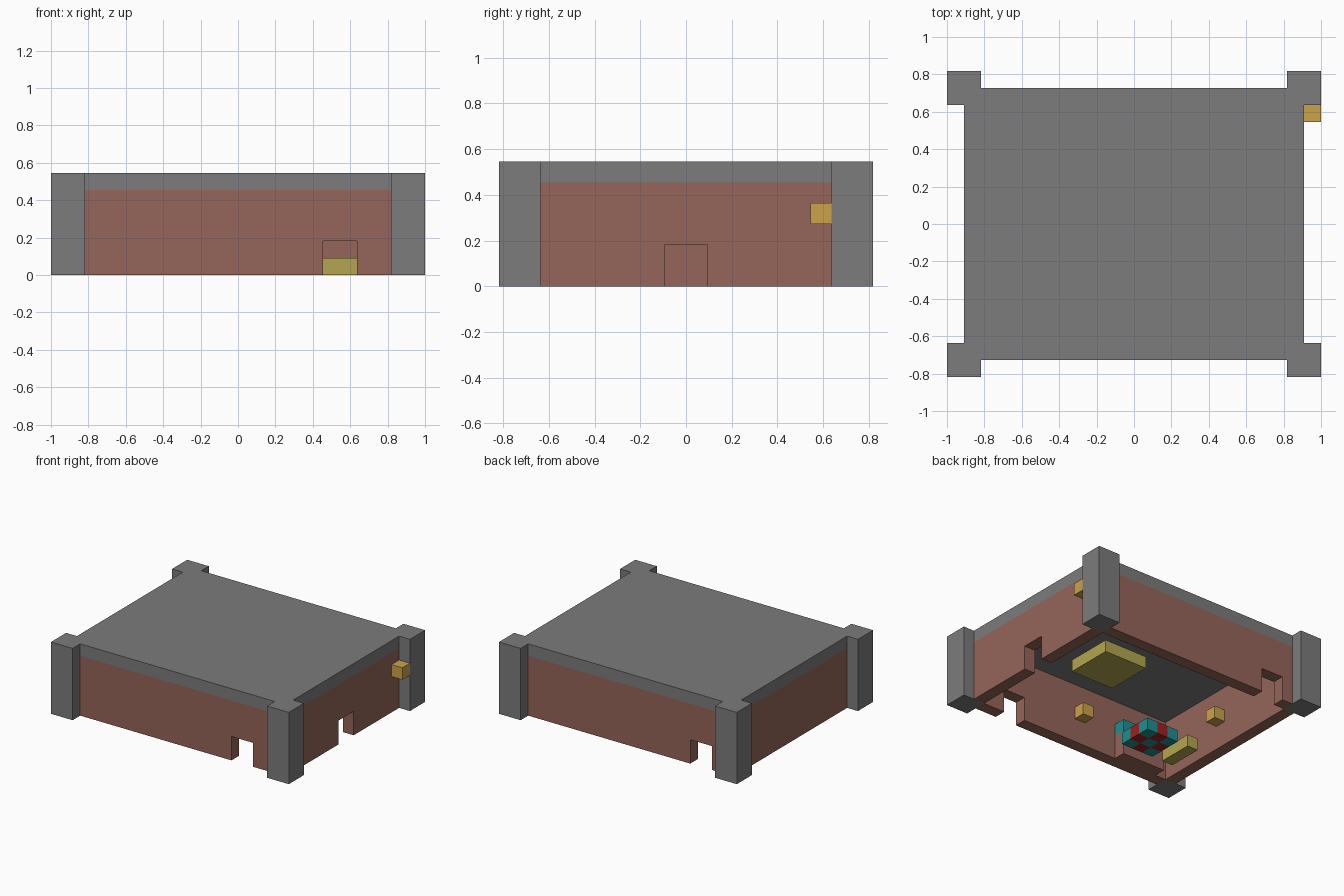
import bpy, bmesh
from mathutils import Vector

if "Cube" in bpy.data.objects:
    bpy.data.objects.remove(bpy.data.objects["Cube"], do_unlink=True)

U = 1 / 11  # one building block


def material(name, rgb):
    m = bpy.data.materials.new(name)
    m.use_nodes = True
    m.diffuse_color = (*rgb, 1)
    m.node_tree.nodes["Principled BSDF"].inputs["Base Color"].default_value = (*rgb, 1)
    return m


stone = material("grey stone", (0.205, 0.2, 0.2))
brick = material("red brown brick", (0.3, 0.13, 0.1))
gold = material("lamp gold", (0.6, 0.37, 0.07))
straw = material("straw yellow", (0.45, 0.38, 0.08))
teal = material("teal", (0.014, 0.27, 0.28))
red = material("dark red", (0.34, 0.014, 0.016))


def finish(name, bm, *mats):
    bmesh.ops.recalc_face_normals(bm, faces=bm.faces)
    mesh = bpy.data.meshes.new(name)
    bm.to_mesh(mesh)
    bm.free()
    for m in mats:
        mesh.materials.append(m)
    obj = bpy.data.objects.new(name, mesh)
    bpy.context.collection.objects.link(obj)
    return obj


def box(name, low, high, mat):
    """Box between two corners given in block units."""
    bm = bmesh.new()
    bmesh.ops.create_cube(bm, size=1)
    low, high = Vector(low), Vector(high)
    for v in bm.verts:
        v.co = ((low + high) / 2 + v.co * (high - low)) * U
    return finish(name, bm, mat)


def wall(name, along, half, inner, side, door=None):
    """Upright wall panel with an optional doorway notch, one block thick."""
    outline = [(-half, 0)]
    if door is not None:
        outline += [(door, 0), (door, 2), (door + 2, 2), (door + 2, 0)]
    outline += [(half, 0), (half, 5), (-half, 5)]

    def place(s, z, depth):
        d = side * depth
        return Vector((s, d, z) if along == "x" else (d, s, z)) * U

    bm = bmesh.new()
    face = bm.faces.new([bm.verts.new(place(s, z, inner)) for s, z in outline])
    new = bmesh.ops.extrude_face_region(bm, geom=[face])["geom"]
    shift = place(0, 0, 1)
    for v in new:
        if isinstance(v, bmesh.types.BMVert):
            v.co += shift
    return finish(name, bm, brick)


# Shell: walls, corner pillars, roof
wall("front_wall", "x", 9, 7, -1, door=5)
wall("back_wall", "x", 9, 7, 1, door=-8)
wall("left_wall", "y", 7, 9, 1, door=-1)
wall("right_wall", "y", 7, 9, -1)

for sx, side in ((1, "left"), (-1, "right")):
    for sy, end in ((-1, "front"), (1, "back")):
        x, y = sx * 10, sy * 8
        box(f"{end}_{side}_pillar", (x - 1, y - 1, 0), (x + 1, y + 1, 6), stone)

# The roof is a cross, so it meets the pillars without overlapping them
bm = bmesh.new()
corners = []
for sx, sy in ((1, 1), (-1, 1), (-1, -1), (1, -1)):
    arm = [(10 * sx, 7 * sy), (9 * sx, 7 * sy), (9 * sx, 8 * sy)]
    corners += arm if sx * sy > 0 else arm[::-1]
roof_face = bm.faces.new([bm.verts.new(Vector((x, y, 5)) * U) for x, y in corners])
for g in bmesh.ops.extrude_face_region(bm, geom=[roof_face])["geom"]:
    if isinstance(g, bmesh.types.BMVert):
        g.co.z += U
finish("roof", bm, stone)

# Wall lamps
for name, corner in (("outside_lamp", (10, 6, 3)), ("front_wall_lamp", (-1, -7, 2)),
                     ("right_wall_lamp", (-9, -1, 2)), ("back_wall_lamp", (-1, 6, 2))):
    box(name, corner, [c + 1 for c in corner], gold)

# Furniture
box("low_platform", (3, 1, 0), (7, 5, 1), straw)
box("bench", (-8, -5, 0), (-7, -2, 1), straw)
box("brick_counter", (-8, -7, 0), (-4, -6, 2), brick)
box("counter_top", (-8, -7, 2), (-4, -6, 3), teal)

# Chequered table
for i in range(3):
    for j in range(3):
        x, y = i - 6, j - 5
        box(f"table_block_{i}_{j}", (x, y, 0), (x + 1, y + 1, 1),
            red if (i + j) % 2 else teal)
